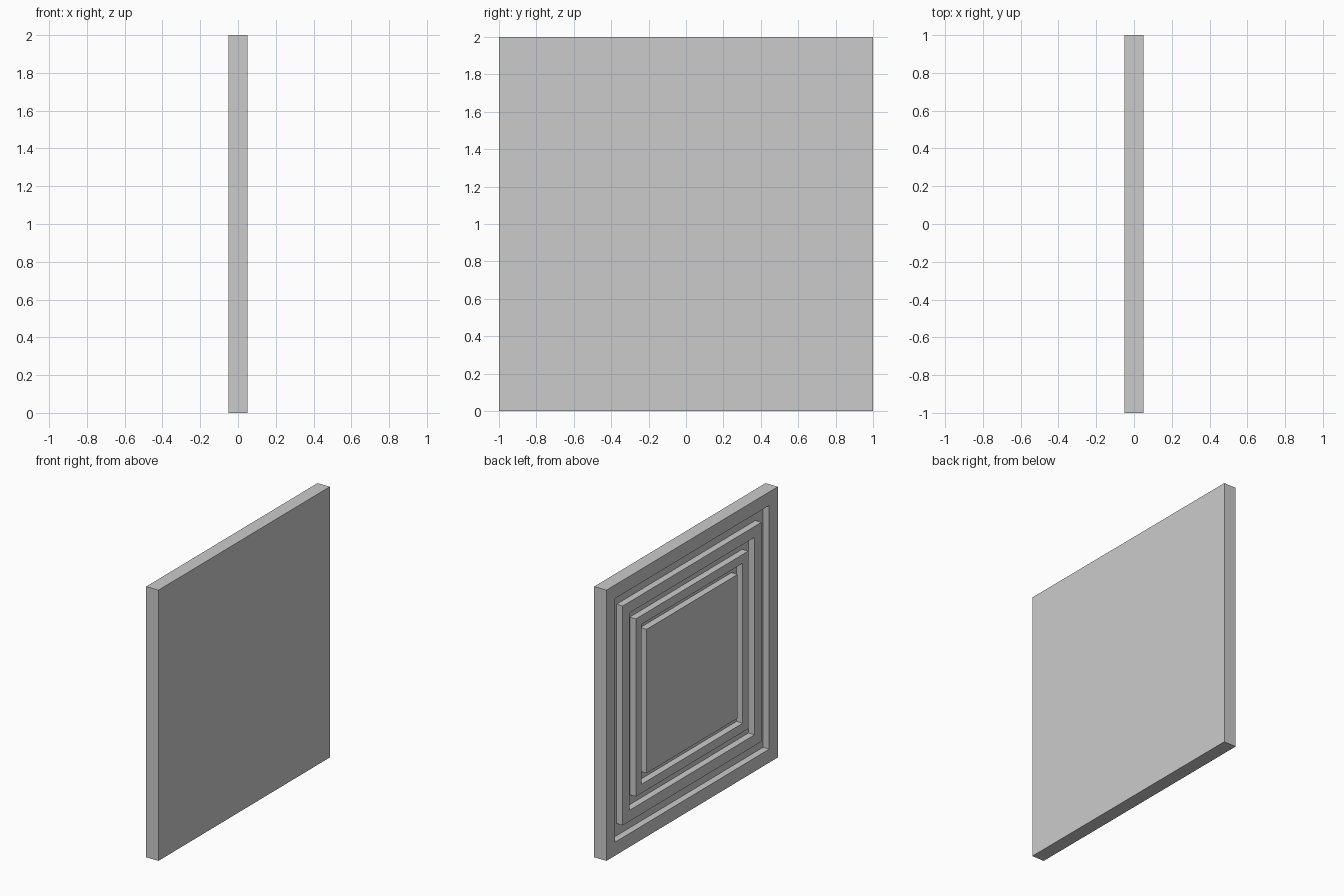
import bpy, bmesh

if "Cube" in bpy.data.objects:
    bpy.data.objects.remove(bpy.data.objects["Cube"])

HALF_T = 0.05      # half the slab thickness
GROOVE_X = 0.0     # floor of the recessed grooves

# Section from the plain side, round the rim, through the stepped square grooves
section = [(1.0, HALF_T), (1.0, -HALF_T)]
x = -HALF_T
for i in range(1, 7):
    half = 0.9 ** i
    nxt = GROOVE_X if x == -HALF_T else -HALF_T
    section += [(half, x), (half, nxt)]
    x = nxt

bm = bmesh.new()


def square(half, x):
    """Ring of four vertices centred on the panel."""
    return [bm.verts.new((x, half * a, 1 + half * b))
            for a, b in ((-1, -1), (1, -1), (1, 1), (-1, 1))]


# Join successive square rings, then cap the plain side and the centre field
rings = [square(h, x) for h, x in section]
for r, s in zip(rings, rings[1:]):
    for k in range(4):
        j = (k + 1) % 4
        bm.faces.new((r[k], r[j], s[j], s[k]))
bm.faces.new(rings[0])
bm.faces.new(rings[-1])
bmesh.ops.recalc_face_normals(bm, faces=bm.faces)

mesh = bpy.data.meshes.new("grooved_panel")
bm.to_mesh(mesh)
bm.free()
panel = bpy.data.objects.new("grooved_panel", mesh)
bpy.context.collection.objects.link(panel)
